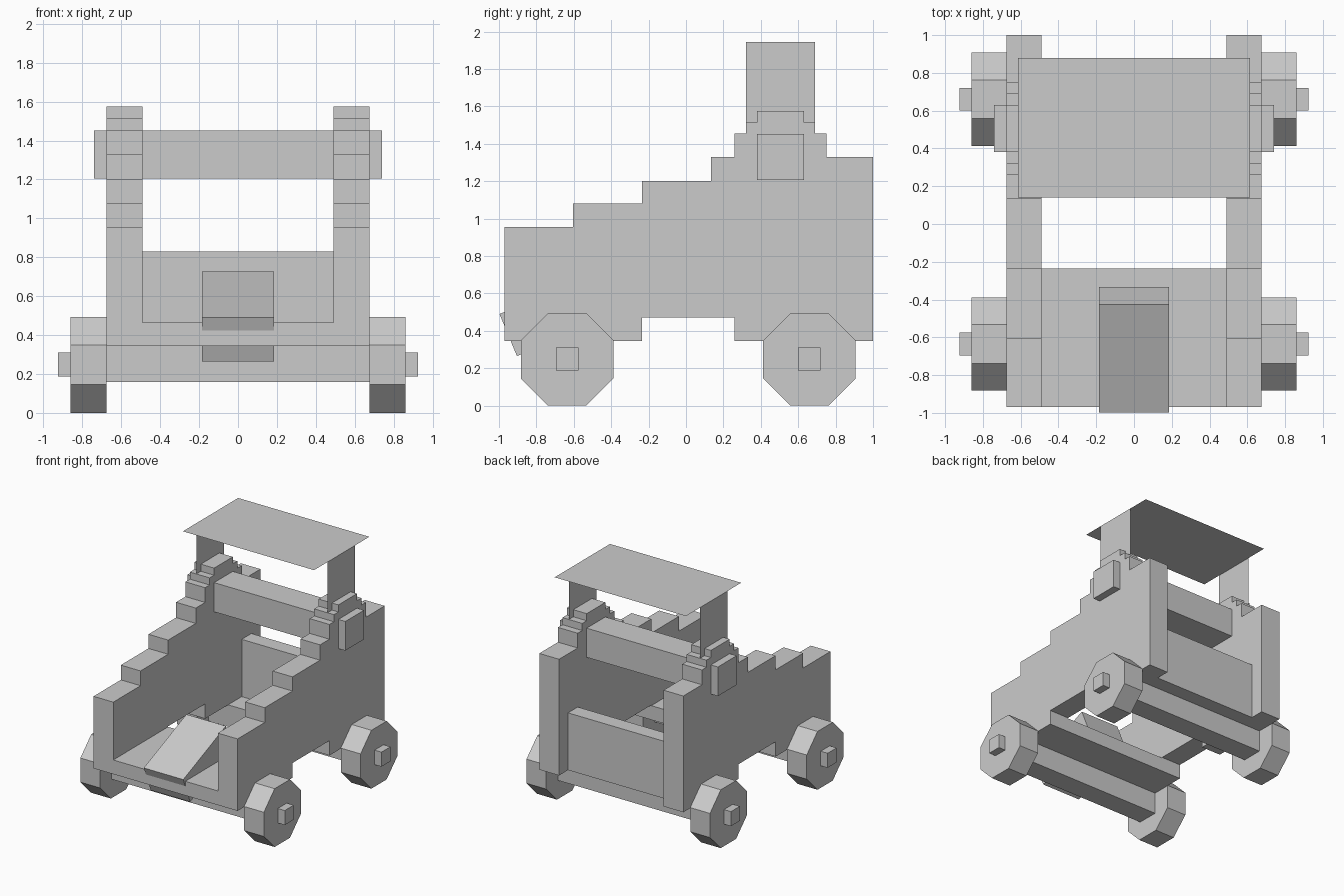
import bpy, bmesh, math
from mathutils import Matrix, Vector

if "Cube" in bpy.data.objects:
    bpy.data.objects.remove(bpy.data.objects["Cube"], do_unlink=True)

grey = bpy.data.materials.new("plain_grey")
grey.use_nodes = True
colour = (0.6, 0.6, 0.6, 1)
grey.diffuse_color = colour
grey.node_tree.nodes["Principled BSDF"].inputs["Base Color"].default_value = colour


def finish(name, bm):
    mesh = bpy.data.meshes.new(name)
    bm.to_mesh(mesh)
    bm.free()
    mesh.materials.append(grey)
    obj = bpy.data.objects.new(name, mesh)
    bpy.context.collection.objects.link(obj)
    return obj


def box(name, x, y, z, tilt=0):
    """Box from (min, max) ranges, tilted about its own x axis."""
    bm = bmesh.new()
    bmesh.ops.create_cube(bm, size=1)
    size = [b - a for a, b in (x, y, z)]
    centre = Vector([(a + b) / 2 for a, b in (x, y, z)])
    bm.transform(Matrix.Translation(centre) @ Matrix.Rotation(tilt, 4, "X")
                 @ Matrix.Diagonal((*size, 1)))
    return finish(name, bm)


def extrude_profile(name, profile, x0, x1):
    """Side profile of (y, z) points made solid between x0 and x1."""
    bm = bmesh.new()
    face = bm.faces.new([bm.verts.new((x0, y, z)) for y, z in profile])
    ext = bmesh.ops.extrude_face_region(bm, geom=[face])
    verts = [v for v in ext["geom"] if isinstance(v, bmesh.types.BMVert)]
    bmesh.ops.translate(bm, vec=(x1 - x0, 0, 0), verts=verts)
    bmesh.ops.recalc_face_normals(bm, faces=bm.faces)
    return finish(name, bm)


def sheet(name, corners):
    bm = bmesh.new()
    bm.faces.new([bm.verts.new(c) for c in corners])
    return finish(name, bm)


# Stepped side walls: each step is (end y, height)
steps = [(-0.605, 0.955), (-0.235, 1.08), (0.135, 1.2), (0.26, 1.33),
         (0.32, 1.455), (0.38, 1.515), (0.63, 1.575), (0.69, 1.515),
         (0.75, 1.455), (1.0, 1.33)]
wall = [(0.26, 0.345), (0.26, 0.47), (-0.235, 0.47), (-0.235, 0.345), (-0.97, 0.345)]
y = -0.97
for end, height in steps:
    wall += [(y, height), (end, height)]
    y = end
wall.append((1.0, 0.345))

for side, s in (("left", 1), ("right", -1)):
    extrude_profile(side + "_wall", wall, s * 0.49, s * 0.675)
    # Thin roof posts
    sheet(side + "_roof_post", [(s * 0.615, 0.32, 1.45), (s * 0.615, 0.69, 1.45),
                                (s * 0.615, 0.69, 1.945), (s * 0.615, 0.32, 1.945)])

# Roof, cross beam, floor and tailboard
sheet("roof", [(-0.615, 0.14, 1.945), (0.615, 0.14, 1.945),
               (0.615, 0.88, 1.945), (-0.615, 0.88, 1.945)])
box("cross_beam", (-0.74, 0.74), (0.38, 0.63), (1.205, 1.452))
box("floor", (-0.49, 0.49), (-0.97, -0.235), (0.345, 0.465))
box("tailboard", (-0.49, 0.49), (0.75, 0.88), (0.345, 0.83))

# Sloping foot block at the front
box("foot_block", (-0.185, 0.185), (-0.974, -0.357), (0.374, 0.617), math.radians(22.5))

# Axles, eight-sided wheels and square hubs
for end, cy in (("front", -0.635), ("rear", 0.66)):
    box(end + "_axle", (-0.675, 0.675), (cy - 0.0925, cy + 0.0925), (0.16, 0.345))
    for side, s in (("left", 1), ("right", -1)):
        radius = 0.247 / math.cos(math.pi / 8)
        ring = [(cy + radius * math.cos(a), 0.247 + radius * math.sin(a))
                for a in ((i + 0.5) * math.pi / 4 for i in range(8))]
        extrude_profile(f"{end}_{side}_wheel", ring, s * 0.675, s * 0.86)
        box(f"{end}_{side}_hub", sorted((s * 0.85, s * 0.925)),
            (cy - 0.06, cy + 0.06), (0.187, 0.31))
